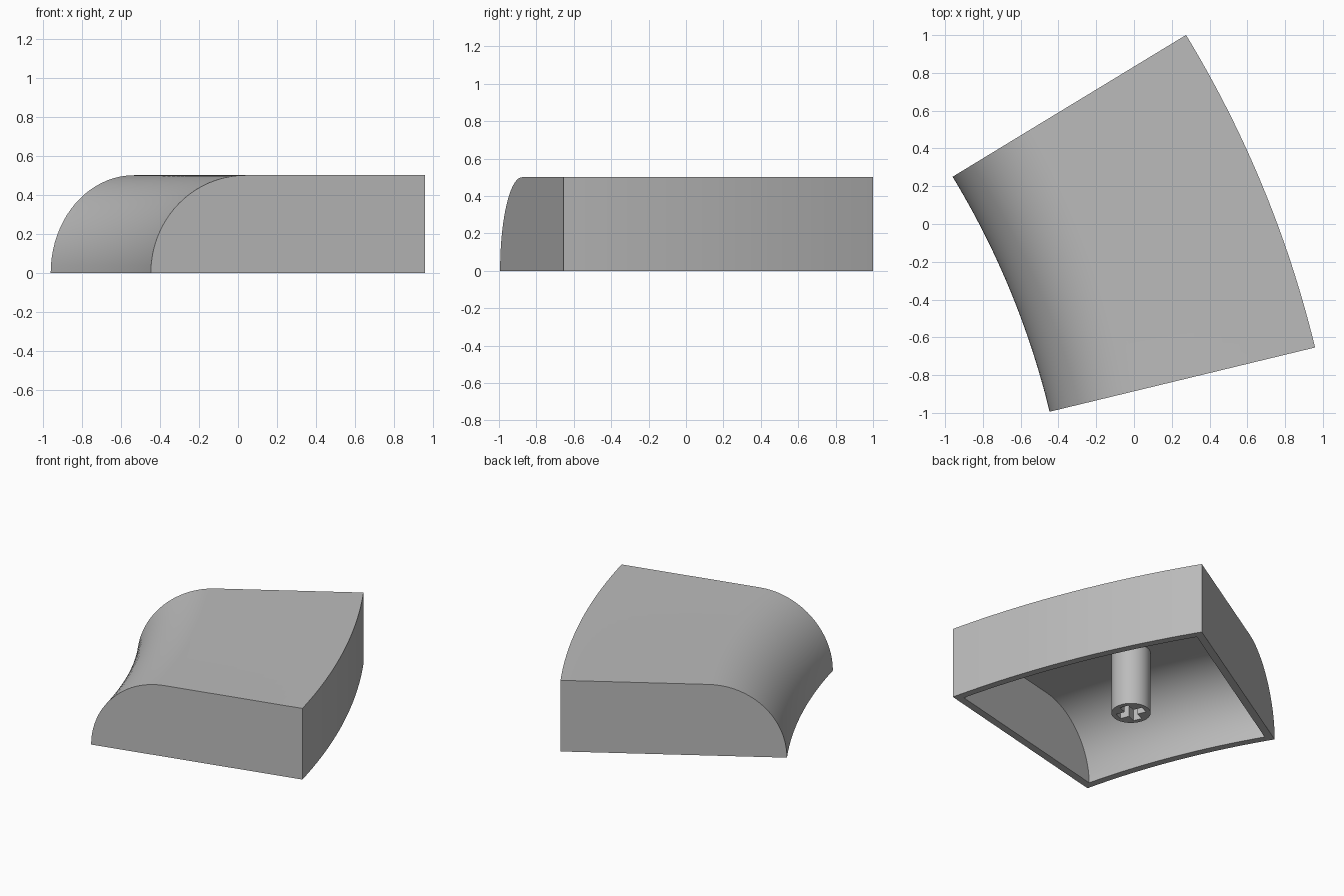
import bpy, bmesh
from math import sin, cos, asin, pi, radians
from mathutils import Matrix

if "Cube" in bpy.data.objects:
    bpy.data.objects.remove(bpy.data.objects["Cube"], do_unlink=True)

CENTRE = (-4.705, -2.024)          # centre of the curved plan
R_IN, R_OUT = 4.381, 5.827
A0, A1 = radians(13.6), radians(31.27)
HEIGHT, WALL = 0.5, 0.05
SWEEP, ROUND = 24, 20

grey = bpy.data.materials.new("grey plastic")
grey.use_nodes = True
grey.diffuse_color = (0.5, 0.5, 0.5, 1)
grey.node_tree.nodes["Principled BSDF"].inputs["Base Color"].default_value = (0.5, 0.5, 0.5, 1)


def make_object(name, bm):
    mesh = bpy.data.meshes.new(name)
    bm.to_mesh(mesh)
    bm.free()
    mesh.materials.append(grey)
    obj = bpy.data.objects.new(name, mesh)
    bpy.context.collection.objects.link(obj)
    return obj


def activate(obj):
    bpy.ops.object.select_all(action='DESELECT')
    obj.select_set(True)
    bpy.context.view_layer.objects.active = obj


def add_skin(bm, inset):
    """Rounded profile swept round the plan centre, open below; returns its lower edge."""
    top = HEIGHT - inset
    profile = [(R_IN + inset + top * (1 - cos(t)), top * sin(t))
               for t in (pi / 2 * i / ROUND for i in range(ROUND + 1))]
    profile += [(R_OUT - inset, top), (R_OUT - inset, 0)]
    rows = []
    for j in range(SWEEP + 1):
        row = []
        for r, z in profile:
            trim = asin(inset / r)     # keeps the end walls evenly thick
            a = A0 + trim + (A1 - A0 - 2 * trim) * j / SWEEP
            row.append(bm.verts.new((CENTRE[0] + r * cos(a), CENTRE[1] + r * sin(a), z)))
        rows.append(row)
    for p, q in zip(rows, rows[1:]):
        for k in range(len(profile) - 1):
            bm.faces.new((p[k], p[k + 1], q[k + 1], q[k]))
    bm.faces.new(rows[0])
    bm.faces.new(rows[-1][::-1])
    return [row[0] for row in rows] + [row[-1] for row in reversed(rows)]


# Hollow cap: outer skin, inner skin and the flat rim between them
bm = bmesh.new()
outer = add_skin(bm, 0)
inner = add_skin(bm, WALL)
n = len(outer)
for i in range(n):
    k = (i + 1) % n
    bm.faces.new((outer[i], outer[k], inner[k], inner[i]))
bmesh.ops.recalc_face_normals(bm, faces=bm.faces)
cap = make_object("cap_shell", bm)
activate(cap)
bpy.ops.object.shade_smooth_by_angle(angle=radians(30))

# Round mounting stem
STEM_LOW, STEM_TOP = 0.01, 0.47
place = Matrix.Translation((-0.055, -0.095, 0)) @ Matrix.Rotation((A0 + A1) / 2, 4, 'Z')
bm = bmesh.new()
bmesh.ops.create_cone(bm, cap_ends=True, segments=48, radius1=0.125, radius2=0.125,
                      depth=STEM_TOP - STEM_LOW,
                      matrix=place @ Matrix.Translation((0, 0, (STEM_LOW + STEM_TOP) / 2)))
stem = make_object("stem", bm)

# Cross-shaped socket cut into the stem, one slot at a time
activate(stem)
for size in ((0.186, 0.06, 0.4), (0.06, 0.186, 0.4)):
    bm = bmesh.new()
    bmesh.ops.create_cube(bm, size=1, matrix=place @ Matrix.Diagonal((*size, 1)))
    cutter = make_object("slot_cutter", bm)
    cutter.hide_render = True
    cut = stem.modifiers.new("slot", 'BOOLEAN')
    cut.operation = 'DIFFERENCE'
    cut.solver = 'EXACT'
    cut.object = cutter
    bpy.ops.object.modifier_apply(modifier=cut.name)
    bpy.data.objects.remove(cutter, do_unlink=True)
bpy.ops.object.shade_smooth_by_angle(angle=radians(30))
